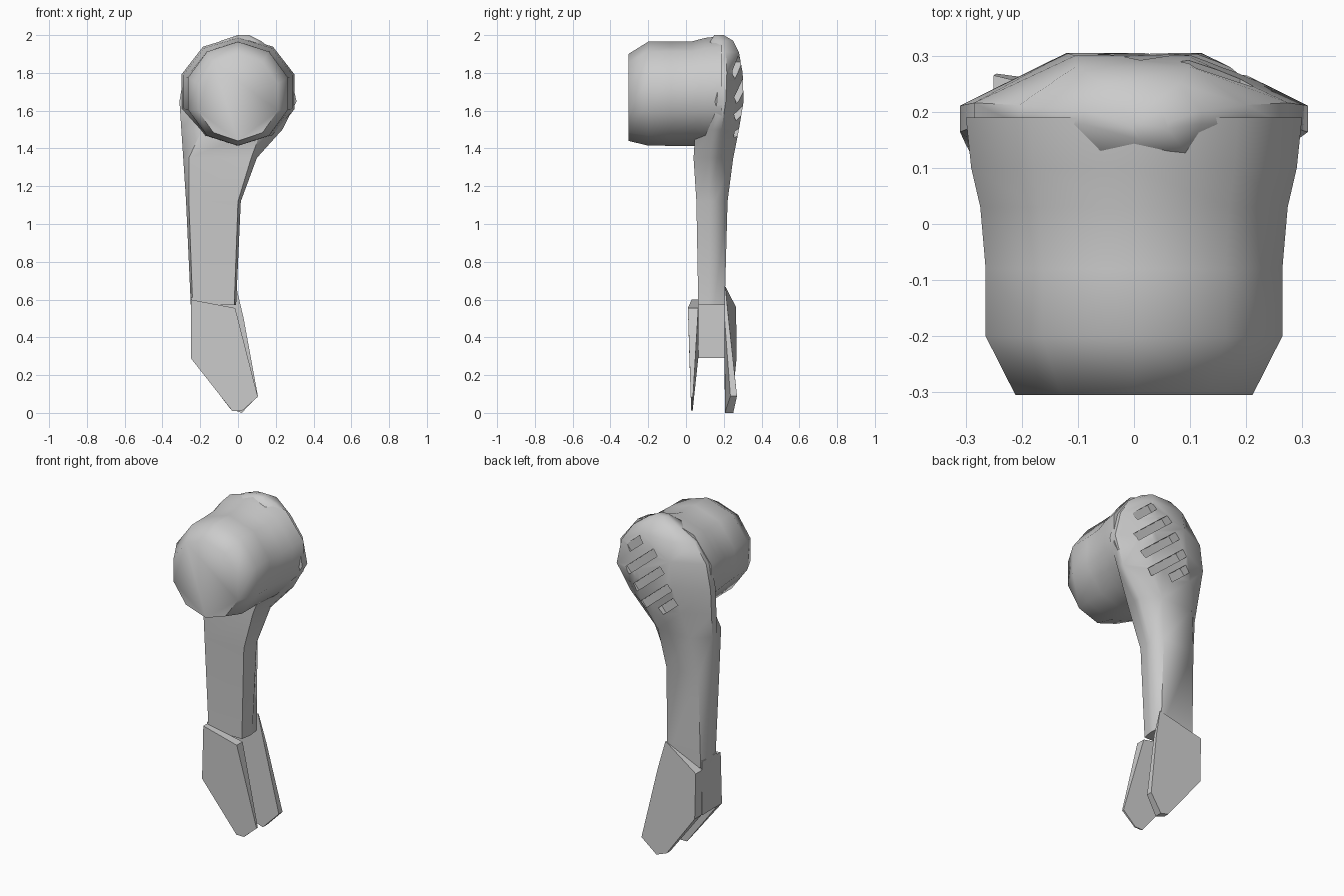
import bpy, math

if "Cube" in bpy.data.objects:
    bpy.data.objects.remove(bpy.data.objects["Cube"])


def mesh_object(name, verts, faces, smooth=None):
    me = bpy.data.meshes.new(name)
    me.from_pydata(verts, [], faces)
    me.update()
    ob = bpy.data.objects.new(name, me)
    bpy.context.collection.objects.link(ob)
    bpy.ops.object.select_all(action='DESELECT')
    ob.select_set(True)
    bpy.context.view_layer.objects.active = ob
    bpy.ops.object.mode_set(mode='EDIT')
    bpy.ops.mesh.select_all(action='SELECT')
    bpy.ops.mesh.normals_make_consistent(inside=False)
    bpy.ops.object.mode_set(mode='OBJECT')
    if smooth:
        bpy.ops.object.shade_smooth_by_angle(angle=math.radians(smooth))
    return ob


def loft(name, rings, smooth=None):
    """Skin a list of equal-length rings and cap both ends."""
    n = len(rings[0])
    verts = [p for r in rings for p in r]
    faces = [tuple(range(n)), tuple((len(rings) - 1) * n + i for i in range(n))]
    for k in range(len(rings) - 1):
        for i in range(n):
            j = (i + 1) % n
            faces.append((k * n + i, k * n + j, (k + 1) * n + j, (k + 1) * n + i))
    return mesh_object(name, verts, faces, smooth)


# shoulder drum: low-sided barrel with a chamfered front, flaring into the shell
def drum_ring(y, rx, rz, zc=1.69, n=10):
    return [(rx * math.cos(2 * math.pi * (i + .5) / n), y,
             zc + rz * math.sin(2 * math.pi * (i + .5) / n)) for i in range(n)]


loft("shoulder_drum", [drum_ring(-.305, .222, .23, 1.67), drum_ring(-.2, .278, .275),
                       drum_ring(-.08, .278, .276), drum_ring(.03, .288, .276),
                       drum_ring(.10, .305, .285, 1.70), drum_ring(.19, .315, .295, 1.70)], 70)


# arm and rear shell: z, left, right, front, back, front inset, back inset
rows = [(.57, -.25, -.01, .065, .205, .01, .01),
        (1.12, -.275, .015, .055, .22, .015, .04),
        (1.35, -.29, .10, .04, .25, .03, .09),
        (1.50, -.30, .235, .05, .28, .11, .14),
        (1.65, -.31, .31, .07, .305, .13, .19),
        (1.80, -.285, .275, .09, .30, .13, .18),
        (1.91, -.205, .20, .11, .28, .10, .10),
        (1.97, -.09, .12, .13, .25, .03, .04),
        (2.00, .00, .06, .15, .20, .01, .01)]


def arm_ring(z, l, r, f, b, cf, cb):
    m1, m2 = f + (b - f) * .4, f + (b - f) * .6
    return [(l + cf, f, z), (r - cf, f, z), (r, m1, z), (r, m2, z),
            (r - cb, b, z), (l + cb, b, z), (l, m2, z), (l, m1, z)]


arm = loft("arm_shell", [arm_ring(*r) for r in rows], 50)

# outer wall of the arm carries on down between the blades
loft("arm_side_plate", [[(x, .065, z), (x, .205, z), (x, .205, z + h), (x, .065, z + h)]
                        for x, z, h in ((-.25, .29, .32), (-.242, .29, .32))])

# slanted vents sunk into the back of the shell
for i, (x, z) in enumerate([(.15, 1.83), (.10, 1.74), (.05, 1.65), (.00, 1.56), (-.08, 1.52)]):
    bpy.ops.mesh.primitive_cube_add(size=1, location=(x, .30, z),
                                    rotation=(0, math.radians(40), 0))
    c = bpy.context.object
    c.name = "vent_cutter_%d" % i
    c.scale = (.14 if i in (0, 4) else .27, .11, .045)
    c.hide_render = True
    c.display_type = 'WIRE'
    m = arm.modifiers.new("vent", 'BOOLEAN')
    m.operation, m.solver, m.object = 'DIFFERENCE', 'EXACT', c


# paired blades: each point is x, z, inner y, outer y
def blade(name, pts):
    loft(name, [[(x, yi, z) for x, z, yi, yo in pts],
                [(x, yo, z) for x, z, yi, yo in pts]])


blade("front_blade", [(-.25, .60, .065, .03), (-.015, .555, .065, .01),
                      (.105, .085, .037, .025), (.02, .01, .035, .028),
                      (-.03, .01, .035, .028), (-.25, .29, .065, .018)])
blade("back_blade", [(-.25, .56, .204, .265), (-.01, .67, .204, .208),
                     (.03, .50, .204, .225), (.105, .09, .235, .27),
                     (.02, 0, .206, .25), (-.04, .02, .206, .24),
                     (-.245, .29, .204, .268)])
